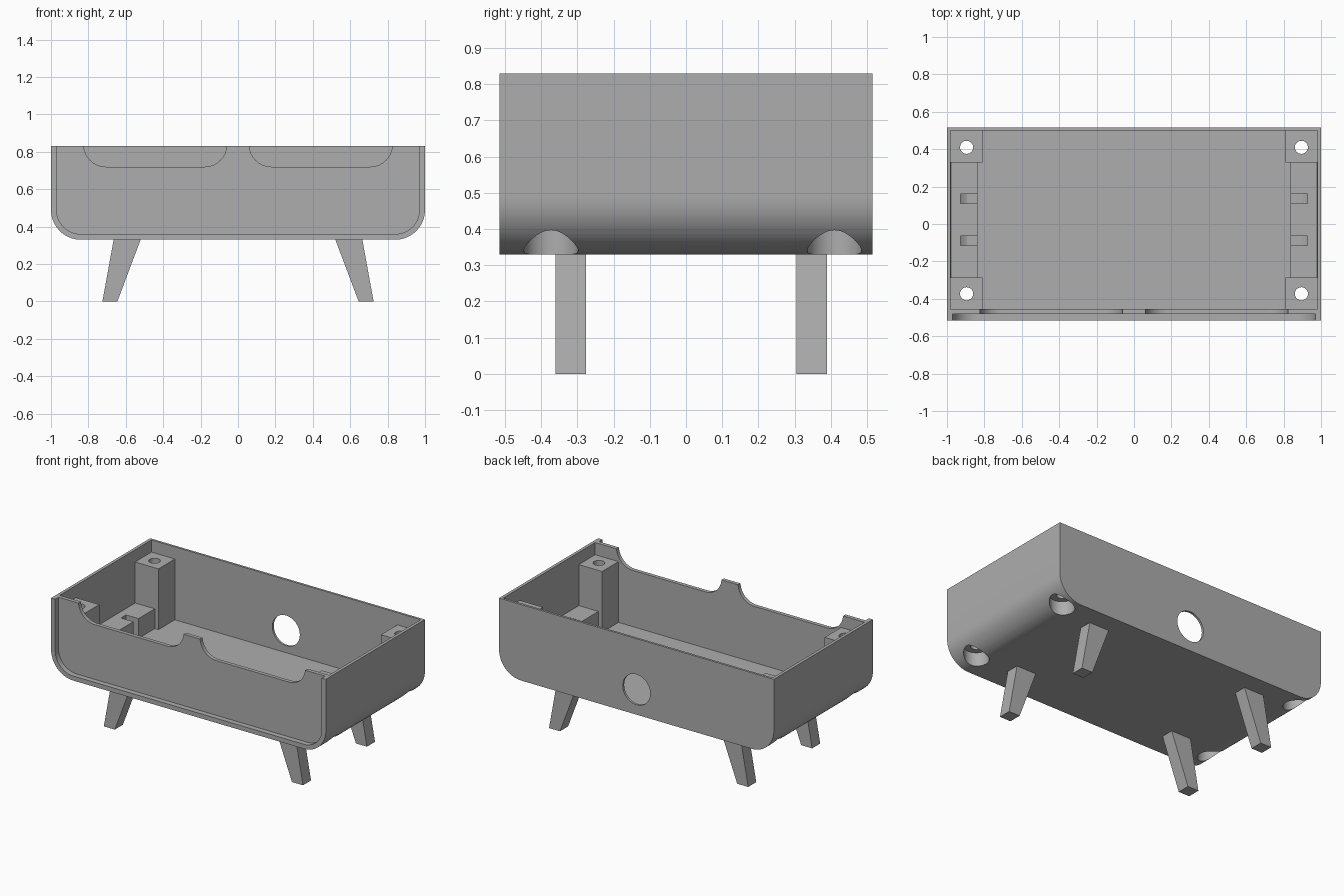
import bpy, bmesh, math

cube = bpy.data.objects.get("Cube")
if cube:
    bpy.data.objects.remove(cube, do_unlink=True)

GREY = (0.42, 0.42, 0.42, 1)
mat = bpy.data.materials.new("plain grey")
mat.use_nodes = True
mat.diffuse_color = GREY
mat.node_tree.nodes["Principled BSDF"].inputs["Base Color"].default_value = GREY


def prism(name, outline, y0, y1):
    """Extrude an x-z outline from y0 to y1."""
    bm = bmesh.new()
    face = bm.faces.new([bm.verts.new((x, y0, z)) for x, z in outline])
    ext = bmesh.ops.extrude_face_region(bm, geom=[face])
    verts = [v for v in ext["geom"] if isinstance(v, bmesh.types.BMVert)]
    bmesh.ops.translate(bm, verts=verts, vec=(0, y1 - y0, 0))
    bmesh.ops.recalc_face_normals(bm, faces=bm.faces)
    mesh = bpy.data.meshes.new(name)
    bm.to_mesh(mesh)
    bm.free()
    mesh.materials.append(mat)
    obj = bpy.data.objects.new(name, mesh)
    bpy.context.collection.objects.link(obj)
    return obj


def tub(name, x0, x1, z0, z1, r, y0, y1, steps=18):
    """Block with its two bottom edges rounded."""
    arc = [math.pi / 2 * i / steps for i in range(steps + 1)]
    left = [(x0 + r - r * math.cos(a), z0 + r - r * math.sin(a)) for a in arc]
    right = [(x0 + x1 - x, z) for x, z in reversed(left)]
    return prism(name, [(x0, z1)] + left + right + [(x1, z1)], y0, y1)


def box(name, x0, x1, y0, y1, z0, z1):
    return prism(name, [(x0, z0), (x1, z0), (x1, z1), (x0, z1)], y0, y1)


def rod(name, r, depth, loc, rot=(0, 0, 0)):
    bpy.ops.mesh.primitive_cylinder_add(vertices=48, radius=r, depth=depth,
                                        location=loc, rotation=rot)
    obj = bpy.context.object
    obj.name = name
    return obj


def boolean(obj, cutter, op="DIFFERENCE"):
    bpy.context.view_layer.objects.active = obj
    mod = obj.modifiers.new("cut", "BOOLEAN")
    mod.operation, mod.solver, mod.object = op, "EXACT", cutter
    bpy.ops.object.modifier_apply(modifier=mod.name)


# Shell: outer tub, hollow inside, recessed front, scooped front panel
shell = tub("shell", -1, 1, 0.33, 0.83, 0.16, -0.515, 0.515)
cutters = [
    tub("cavity", -0.98, 0.98, 0.35, 1, 0.14, -0.455, 0.5),
    tub("front_recess", -0.97, 0.97, 0.36, 1, 0.13, -0.6, -0.48),
    rod("back_hole", 0.1, 0.2, (0, 0.515, 0.495), (math.pi / 2, 0, 0)),
]
for s in (-1, 1):
    a, b = sorted((s * 0.06, s * 0.825))
    scoop = tub("scoop", a, b, 0.72, 0.84, 0.119, -0.5, -0.44)
    cutters.append(scoop)

# Screw holes with wide counterbores from below
holes = []
for x in (-0.895, 0.895):
    for y in (-0.373, 0.41):
        holes.append(rod("screw_hole", 0.035, 1.2, (x, y, 0.6)))
        holes.append(rod("counterbore", 0.075, 0.22, (x, y, 0.31)))
for c in cutters + holes:
    boolean(shell, c)

# Corner posts and side ledges, trimmed to the rounded shell
trim = tub("trim", -0.99, 0.99, 0.34, 0.9, 0.15, -0.468, 0.508)
inner = []
for side, s in (("right", -1), ("left", 1)):
    for end, y0, y1 in (("front", -0.5, -0.285), ("back", 0.33, 0.53)):
        a, b = sorted((s * 0.81, s * 1.1))
        post = box(f"{end}_{side}_post", a, b, y0, y1, 0.3, 0.75)
        boolean(post, trim, "INTERSECT")
        for h in holes:
            boolean(post, h)
        inner.append(post)
    a, b = sorted((s * 0.837, s * 1.1))
    ledge = box(f"{side}_ledge", a, b, -0.29, 0.335, 0.3, 0.48)
    boolean(ledge, trim, "INTERSECT")
    for y in (-0.09, 0.135):
        a, b = sorted((s * 0.8, s * 0.928))
        slot = box("slot", a, b, y - 0.026, y + 0.026, 0.36, 0.6)
        boolean(ledge, slot)
        cutters.append(slot)
    for h in holes:
        boolean(ledge, h)
    inner.append(ledge)

# Splayed tapered legs
for side, s in (("right", -1), ("left", 1)):
    for end, y in (("front", -0.318), ("back", 0.347)):
        outline = [(0.645, 0), (0.725, 0), (0.663, 0.34), (0.517, 0.34)]
        prism(f"{end}_{side}_leg", [(s * x, z) for x, z in outline],
              y - 0.042, y + 0.042)

for c in cutters + holes + [trim]:
    bpy.data.objects.remove(c, do_unlink=True)

# Smooth the rounded surfaces, keep edges crisp
bpy.ops.object.select_all(action="DESELECT")
for obj in [shell] + inner:
    obj.data.materials.clear()
    obj.data.materials.append(mat)
    for p in obj.data.polygons:
        p.material_index = 0
    obj.select_set(True)
bpy.context.view_layer.objects.active = shell
bpy.ops.object.shade_smooth_by_angle(angle=math.radians(30))
